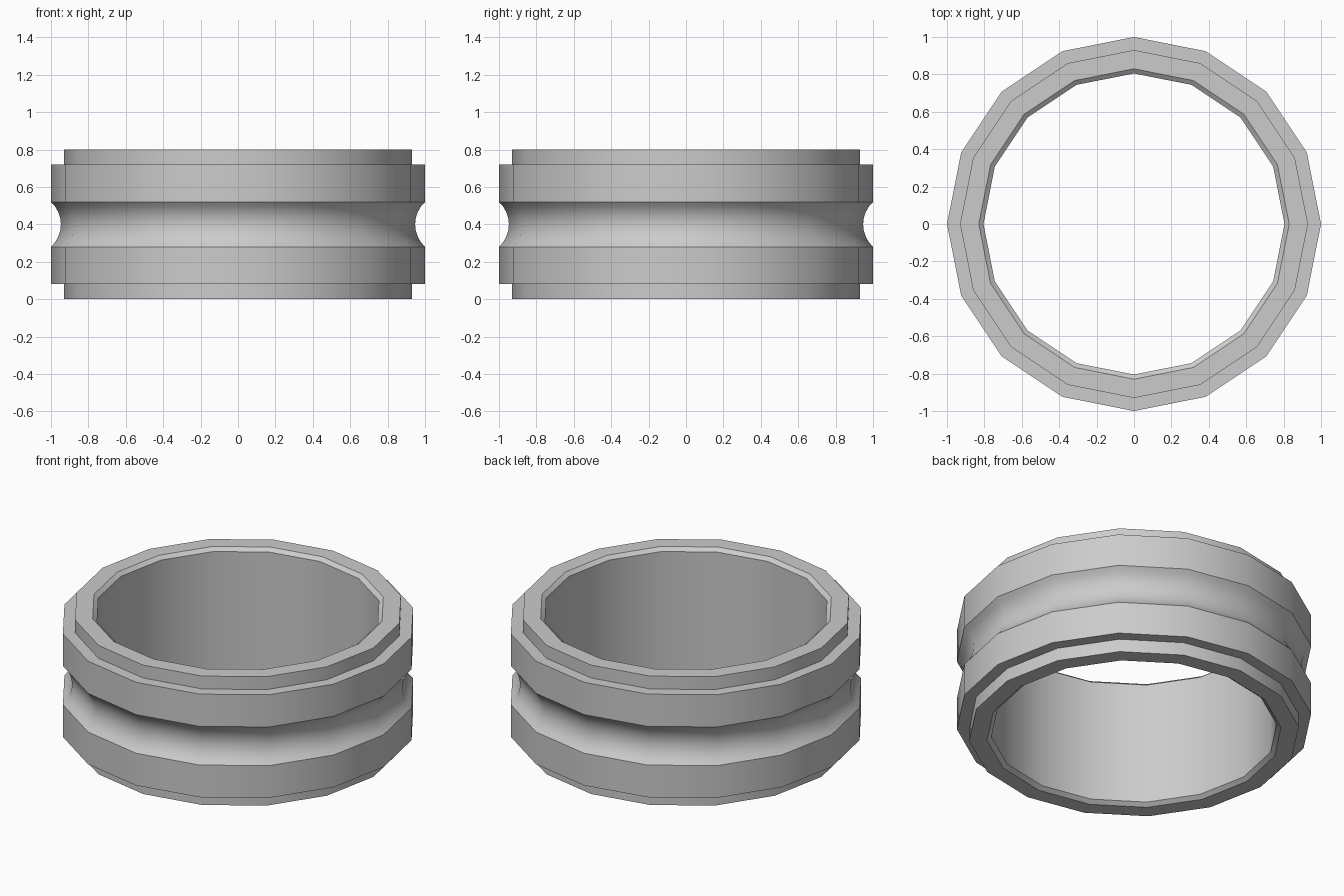
import bpy
import bmesh
from math import asin, cos, sin, tau

SIDES = 16

cube = bpy.data.objects.get("Cube")
if cube:
    bpy.data.objects.remove(cube, do_unlink=True)

# Plain grey material
grey = bpy.data.materials.new("light_grey")
grey.use_nodes = True
colour = (0.6, 0.6, 0.6, 1)
grey.diffuse_color = colour
grey.node_tree.nodes["Principled BSDF"].inputs["Base Color"].default_value = colour

# Lower half of the cross-section: bore, chamfer, stepped lip, outer band
mid = 0.4
lower = [(0.805, 0.02), (0.83, 0), (0.93, 0), (0.93, 0.08), (1, 0.08)]

# Round groove: an arc through the band edges and the groove floor
half, depth, steps = 0.12, 0.053, 8
radius = (half ** 2 + depth ** 2) / (2 * depth)
sweep = asin(half / radius)
groove = []
for i in range(steps + 1):
    a = sweep * (2 * i / steps - 1)
    groove.append((1 - depth + radius * (1 - cos(a)), mid + radius * sin(a)))

# The upper half mirrors the lower half
upper = [(r, 2 * mid - z) for r, z in reversed(lower)]
profile = lower + groove + upper

# Sweep the closed cross-section around the axis
bm = bmesh.new()
rings = []
for s in range(SIDES):
    a = tau * s / SIDES
    rings.append([bm.verts.new((r * cos(a), r * sin(a), z)) for r, z in profile])
for s in range(SIDES):
    here, there = rings[s], rings[(s + 1) % SIDES]
    for i in range(len(profile)):
        j = (i + 1) % len(profile)
        bm.faces.new((here[i], there[i], there[j], here[j]))
bmesh.ops.recalc_face_normals(bm, faces=bm.faces)

mesh = bpy.data.meshes.new("grooved_ring")
bm.to_mesh(mesh)
bm.free()
mesh.materials.append(grey)
ring = bpy.data.objects.new("grooved_ring", mesh)
bpy.context.collection.objects.link(ring)

# Smooth the round surfaces, keep the rims crisp
bpy.ops.object.select_all(action="DESELECT")
ring.select_set(True)
bpy.context.view_layer.objects.active = ring
bpy.ops.object.shade_smooth_by_angle(angle=tau / 12)
